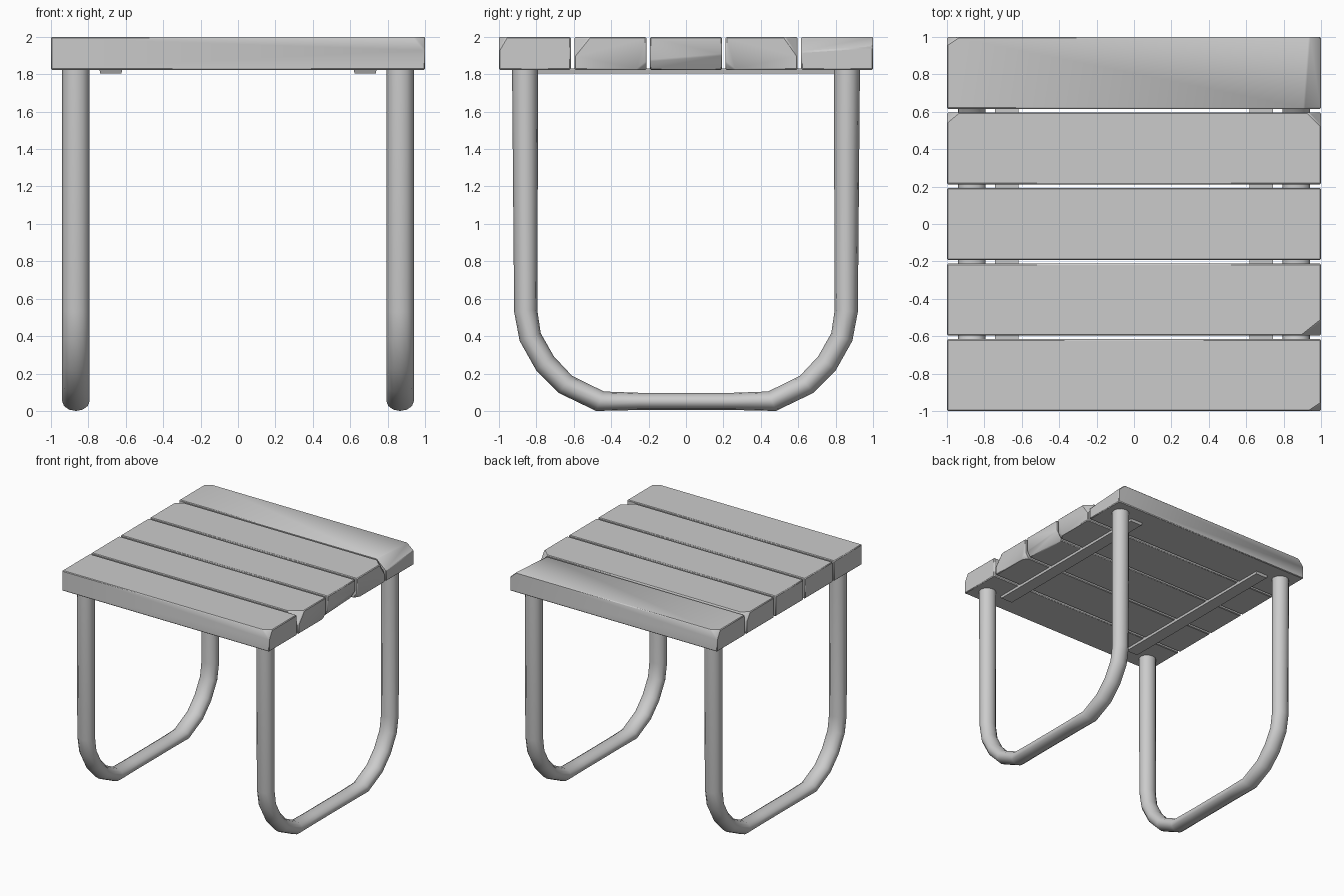
import bpy, bmesh
from math import cos, sin, tau, radians
from mathutils import Vector

cube = bpy.data.objects.get("Cube")
if cube:
    bpy.data.objects.remove(cube, do_unlink=True)

grey = bpy.data.materials.new("light grey")
grey.use_nodes = True
colour = (0.6, 0.6, 0.6, 1)
grey.diffuse_color = colour
grey.node_tree.nodes["Principled BSDF"].inputs["Base Color"].default_value = colour


def finish(bm, name, bevel=0):
    bmesh.ops.recalc_face_normals(bm, faces=bm.faces)
    mesh = bpy.data.meshes.new(name)
    bm.to_mesh(mesh)
    bm.free()
    mesh.materials.append(grey)
    obj = bpy.data.objects.new(name, mesh)
    bpy.context.collection.objects.link(obj)
    if bevel:
        mod = obj.modifiers.new("soft edges", "BEVEL")
        mod.width = bevel
        mod.segments = 1
    bpy.ops.object.select_all(action="DESELECT")
    obj.select_set(True)
    bpy.context.view_layer.objects.active = obj
    bpy.ops.object.shade_smooth_by_angle(angle=radians(48))
    return obj


def box(centre, size):
    bm = bmesh.new()
    bmesh.ops.create_cube(bm, size=1)
    for v in bm.verts:
        v.co = Vector(centre) + Vector(a * b for a, b in zip(v.co, size))
    return bm


def chip(bm, centre, size, signs, reach):
    """Slice off one corner; reach is the cut length along each axis."""
    corner = Vector(c + s * d / 2 for c, s, d in zip(centre, signs, size))
    normal = Vector(s / r for s, r in zip(signs, reach))
    point = corner - Vector((signs[0] * reach[0], 0, 0))
    bmesh.ops.bisect_plane(bm, geom=bm.verts[:] + bm.edges[:] + bm.faces[:],
                           plane_co=point, plane_no=normal, clear_outer=True)
    bmesh.ops.holes_fill(bm, edges=[e for e in bm.edges if e.is_boundary])


# Seat planks, from front to back, with their worn corners
chips = {
    0: [((1, -1, 1), (.06, .04, .07))],
    1: [((1, -1, 1), (.1, .08, .1)), ((1, 1, -1), (.03, .05, .04))],
    2: [((1, 1, -1), (.05, 1, .08))],
    3: [((-1, 1, 1), (.06, .05, .07)), ((1, 1, 1), (.07, .07, .1)),
        ((1, -1, -1), (.03, .05, .04))],
    4: [((-1, 1, 1), (.06, .04, .07)), ((1, -1, 1), (.09, 1.2, .08))],
}
plank_size = (2, .384, .176)
for i in range(5):
    centre = (0, (i - 2) * .404, 1.912)
    bm = box(centre, plank_size)
    for signs, reach in chips[i]:
        chip(bm, centre, plank_size, signs, reach)
    finish(bm, f"seat_plank_{i + 1}", .006)

# Half of the leg path: y, z, tube half thickness, direction angle of the ring
half = [(.86, 1.83, .07, 0), (.857, .535, .062, 5), (.833, .395, .06, 20),
        (.754, .255, .06, 38), (.645, .142, .058, 52), (.46, .052, .056, 68),
        (.25, .051, .046, 90)]
path = half + [(-y, z, r, 180 - a) for y, z, r, a in reversed(half)]
SIDES = 12


def leg_frame(name, x):
    bm = bmesh.new()
    rings = []
    for y, z, r, a in path:
        out = Vector((0, cos(radians(a)), -sin(radians(a))))
        rings.append([bm.verts.new(Vector((x + .073 * cos(tau * k / SIDES), y, z))
                                   + out * r * sin(tau * k / SIDES))
                      for k in range(SIDES)])
    for a, b in zip(rings, rings[1:]):
        for k in range(SIDES):
            n = (k + 1) % SIDES
            bm.faces.new((a[k], a[n], b[n], b[k]))
    for ring in (rings[0], rings[-1]):
        bm.faces.new(ring)
    return finish(bm, name)


# Leg frames and the flat battens that join the planks underneath
for side, s in (("left", 1), ("right", -1)):
    leg_frame(f"{side}_leg_frame", s * .867)
    bm = box((s * .68, 0, 1.818), (.125, 1.7, .027))
    for v in bm.verts:
        if v.co.z < 1.818:
            v.co.x += .006 * (1 if v.co.x < s * .68 else -1)
            v.co.y *= .985
    finish(bm, f"{side}_batten")
